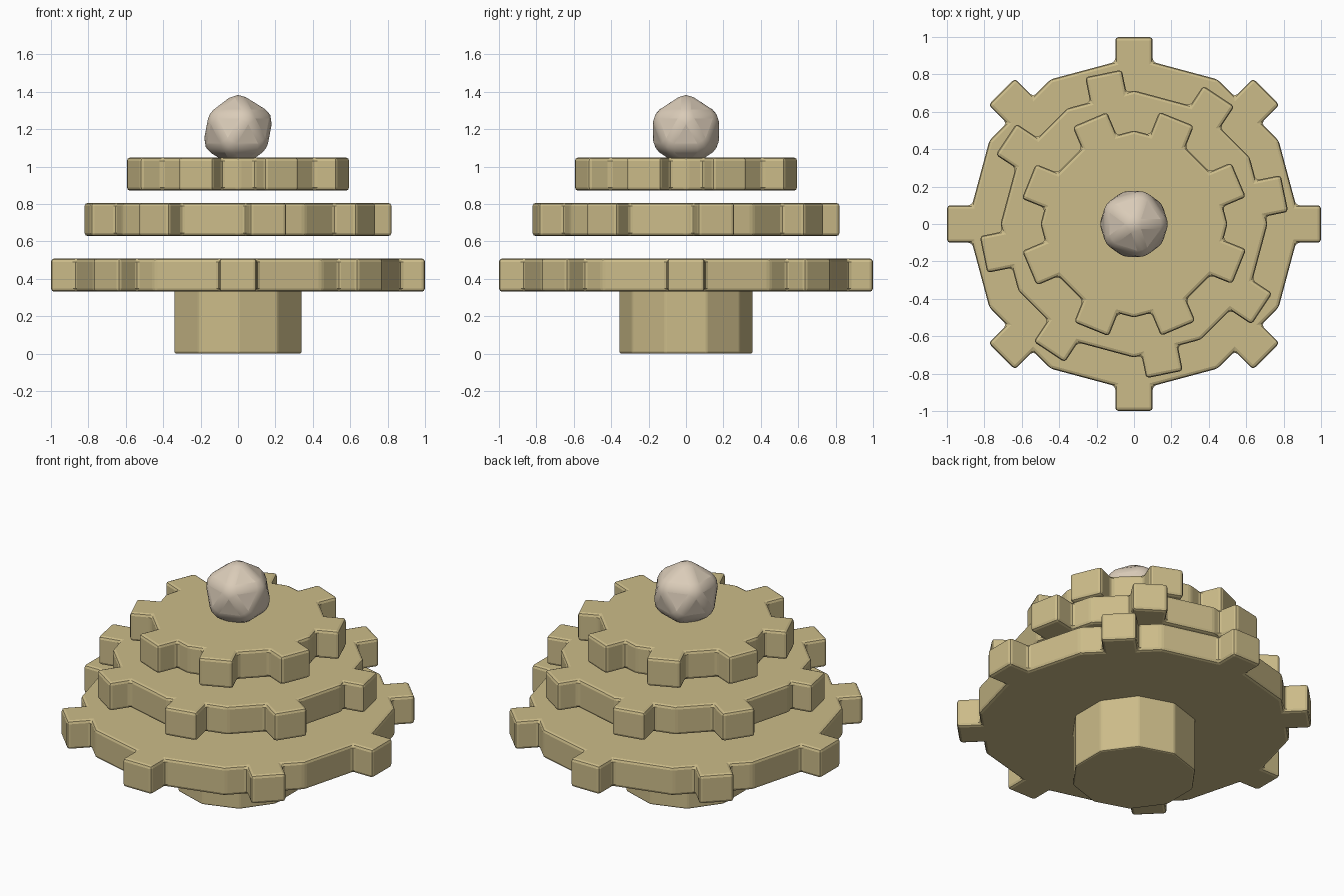
import bpy, bmesh, math
from mathutils import Vector, Matrix

if "Cube" in bpy.data.objects:
    bpy.data.objects.remove(bpy.data.objects["Cube"])


def material(name, rgb):
    m = bpy.data.materials.new(name)
    m.diffuse_color = (*rgb, 1)
    m.use_nodes = True
    m.node_tree.nodes["Principled BSDF"].inputs["Base Color"].default_value = m.diffuse_color
    return m


brass = material("pale brass", (0.60, 0.50, 0.25))
stone = material("warm stone", (0.70, 0.60, 0.48))


def finish(bm, name, mat, bevel, segments=2):
    bmesh.ops.recalc_face_normals(bm, faces=bm.faces)
    me = bpy.data.meshes.new(name)
    bm.to_mesh(me)
    bm.free()
    me.materials.append(mat)
    ob = bpy.data.objects.new(name, me)
    bpy.context.collection.objects.link(ob)
    mod = ob.modifiers.new("soft edges", 'BEVEL')
    mod.width = bevel
    mod.segments = segments
    mod.limit_method = 'ANGLE'
    mod.angle_limit = math.radians(20)
    return ob


def prism(name, outline, z0, z1, bevel):
    bm = bmesh.new()
    base = bm.faces.new([bm.verts.new((x, y, z0)) for x, y in outline])
    ext = bmesh.ops.extrude_face_region(bm, geom=[base])
    for v in ext["geom"]:
        if isinstance(v, bmesh.types.BMVert):
            v.co.z = z1
    return finish(bm, name, brass, bevel)


def polar(r, a):
    return Vector((r * math.cos(a), r * math.sin(a)))


def gear_outline(radius, turn, sides=12, teeth=8, reach=0.107, half=0.1):
    """Twelve-sided disc merged with square teeth, as one closed outline."""
    step = 2 * math.pi / sides
    apothem = radius * math.cos(step / 2)

    def on_rim(tooth_angle, side):
        # where a tooth flank crosses the disc edge
        d, n = polar(1, tooth_angle), polar(1, tooth_angle + math.pi / 2)
        start = n * half * side
        hits = []
        for k in range(sides):
            m = polar(1, (k + 0.5) * step)
            if m.dot(d) > 0.1:
                hits.append((apothem - m.dot(start)) / m.dot(d))
        return start + d * min(hits)

    pts = []
    spread = math.asin(half / apothem)
    angles = [turn + k * 2 * math.pi / teeth for k in range(teeth)]
    for a in angles:
        d, n = polar(1, a), polar(1, a + math.pi / 2)
        tip = d * (radius + reach)
        pts += [on_rim(a, -1), tip - n * half, tip + n * half, on_rim(a, 1)]
        # disc corners lying between this tooth and the next
        for k in range(2 * sides):
            c = k * step
            if a + spread < c < a + 2 * math.pi / teeth - spread:
                pts.append(polar(radius, c))
    return pts


# Hub: ten-sided foot
hub = [polar(0.357, math.radians(18 + 36 * k)) for k in range(10)]
prism("hub", hub, 0.0, 0.36, 0.01)

# Three stacked gears, each turned a little further
for name, radius, turn, zc in (("lower_gear", 0.893, 0.0, 0.42),
                               ("middle_gear", 0.714, 0.2, 0.717),
                               ("upper_gear", 0.5, 0.4, 0.96)):
    prism(name, gear_outline(radius, turn), zc - 0.089, zc + 0.089, 0.018)

# Finial: softened icosahedron
bm = bmesh.new()
bmesh.ops.create_icosphere(bm, subdivisions=1, radius=0.214,
                           matrix=Matrix.Translation((0, 0, 1.19)))
ball = finish(bm, "finial", stone, 0.03)
bpy.context.view_layer.objects.active = ball
ball.select_set(True)
bpy.ops.object.shade_smooth_by_angle(angle=math.radians(30))
